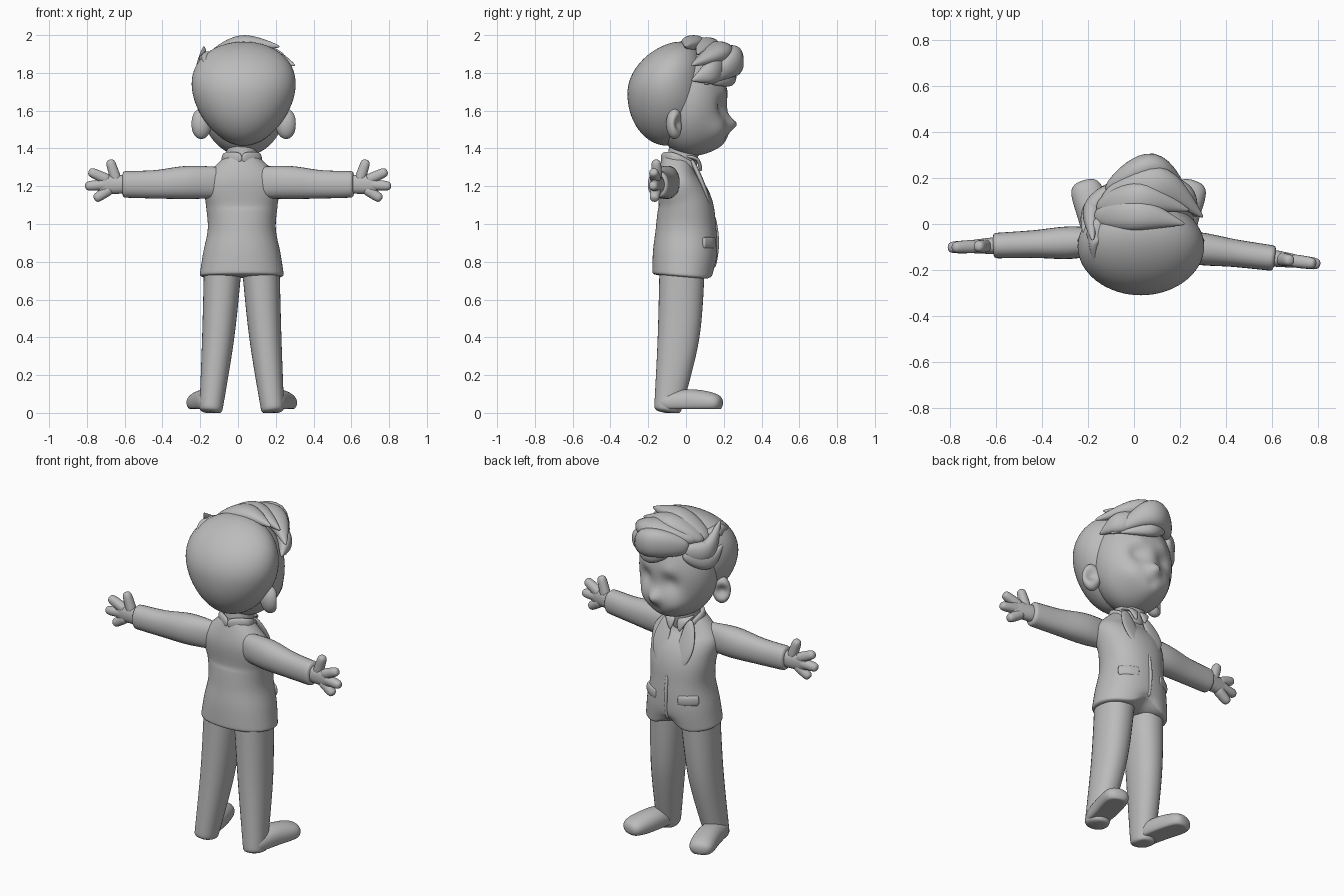
import bpy, bmesh, math
from mathutils import Vector

if "Cube" in bpy.data.objects:
    bpy.data.objects.remove(bpy.data.objects["Cube"])

SHADE = 0.5
grey = bpy.data.materials.new("clay grey")
grey.use_nodes = True
grey.diffuse_color = (SHADE, SHADE, SHADE, 1)
grey.node_tree.nodes["Principled BSDF"].inputs["Base Color"].default_value = grey.diffuse_color

MID = 0.02           # centre line of the body in x
SIDES = {"left": -1, "right": 1}
ACROSS, FORWARD, UP = Vector((1, 0, 0)), Vector((0, 1, 0)), Vector((0, 0, 1))


def finish(name, bm):
    bmesh.ops.recalc_face_normals(bm, faces=bm.faces)
    mesh = bpy.data.meshes.new(name)
    bm.to_mesh(mesh)
    bm.free()
    mesh.materials.append(grey)
    obj = bpy.data.objects.new(name, mesh)
    bpy.context.collection.objects.link(obj)
    bpy.ops.object.select_all(action='DESELECT')
    obj.select_set(True)
    bpy.context.view_layer.objects.active = obj
    bpy.ops.object.shade_smooth_by_angle(angle=math.radians(50))


def sculpt(bm, bumps):
    """Push the surface softly: (centre, reach, offset)."""
    for centre, reach, push in bumps:
        for v in bm.verts:
            distance = (v.co - Vector(centre)).length / reach
            v.co += Vector(push) * math.exp(-distance * distance)


def blend(values, t):
    """Smooth curve through evenly spaced values."""
    last = len(values) - 1
    i = min(int(t * last), last - 1)
    t = t * last - i
    before, a, b, after = (values[min(max(i + k, 0), last)] for k in (-1, 0, 1, 2))
    enter, leave = (b - before) / 2, (after - a) / 2
    ease = t * t * (3 - 2 * t)
    return a + (b - a) * ease + enter * t * (1 - t) ** 2 - leave * t * t * (1 - t)


def sweep(name, path, width, thick, ref, blunt=4, rings=32, sides=32, bumps=(), floor=0.0):
    """Skin rounded rings along a path; width runs along ref, blunt squares the ends."""
    path = [Vector(p) for p in path]
    bm = bmesh.new()
    skin = []
    for i in range(1, rings):
        t = (1 - math.cos(math.pi * i / rings)) / 2
        cap = math.sqrt(1 - abs(2 * t - 1) ** blunt)
        ahead, behind = blend(path, min(t + .01, 1)), blend(path, max(t - .01, 0))
        along = (ahead - behind).normalized()
        side = (ref - along * ref.dot(along)).normalized() * blend(width, t) * cap
        other = along.cross(side).normalized() * blend(thick, t) * cap
        ring = []
        for k in range(sides):
            angle = math.tau * k / sides
            c, s = math.cos(angle), math.sin(angle)
            square = (abs(c) ** 2.2 + abs(s) ** 2.2) ** (-1 / 2.2)
            ring.append(bm.verts.new(blend(path, t) + (side * c + other * s) * square))
        skin.append(ring)
    for low, high in zip(skin, skin[1:]):
        for k in range(sides):
            bm.faces.new((low[k - 1], low[k], high[k], high[k - 1]))
    bm.faces.new(skin[0])
    bm.faces.new(skin[-1])
    sculpt(bm, bumps)
    for v in bm.verts:
        v.co.z = max(v.co.z, floor)
    finish(name, bm)


def ball(name, centre, radii, shape=lambda p: p, bumps=()):
    """Ellipsoid reshaped by a rule on the unit sphere."""
    bm = bmesh.new()
    bmesh.ops.create_uvsphere(bm, u_segments=64, v_segments=48, radius=1)
    for v in bm.verts:
        v.co = [c + r * p for c, r, p in zip(centre, radii, shape(v.co.copy()))]
    sculpt(bm, bumps)
    finish(name, bm)


# Face: jaw, nose, chin, mouth, then paired sockets, cheeks and brows
face_bumps = [((.04, .2, 1.4), .13, (0, .065, 0)),
              ((.05, .23, 1.53), .035, (0, .045, 0)),
              ((.05, .23, 1.45), .03, (0, -.015, 0))]
for s in SIDES.values():
    face_bumps += [((.05 + s * .08, .2, 1.62), .05, (0, -.03, 0)),
                   ((.05 + s * .11, .17, 1.49), .07, (s * .01, .02, 0)),
                   ((.05 + s * .08, .2, 1.7), .04, (0, .01, 0))]
ball("face", (.03, .02, 1.65), (.23, .2, .29), bumps=face_bumps)

# Smooth hair shell, wider and further forward towards the top
ball("hair_cap", (.03, -.1, 1.69), (.27, .21, .275),
     lambda p: Vector((p.x * (1 + p.z / 5), p.y + max(p.z, 0) ** 2 / 3, p.z)))

# Swept locks: start, middle, tip, width
locks = [("crown_lock", FORWARD, (-.17, .03, 1.86), (.02, .04, 1.95), (.22, 0, 1.94), .07),
         ("crown_lock_front", FORWARD, (-.16, .06, 1.86), (.03, .11, 1.94), (.24, .06, 1.9), .07),
         ("quiff_upper", FORWARD, (-.14, .08, 1.87), (.1, .17, 1.91), (.3, .03, 1.84), .08),
         ("quiff_front", UP, (-.12, .14, 1.84), (.08, .25, 1.86), (.25, .1, 1.74), .08),
         ("quiff_low", UP, (-.05, .2, 1.84), (.08, .23, 1.78), (.22, .14, 1.74), .05),
         ("quiff_side", UP, (.1, .2, 1.84), (.22, .13, 1.8), (.27, .03, 1.76), .06),
         ("temple_lock", UP, (-.1, .16, 1.83), (-.18, .06, 1.81), (-.18, -.07, 1.94), .06),
         ("temple_lock_low", UP, (-.1, .17, 1.8), (-.19, .06, 1.75), (-.22, -.04, 1.82), .05),
         ("side_lock", FORWARD, (-.13, .03, 1.88), (-.17, -.06, 1.88), (-.17, -.17, 1.85), .04)]
for name, ref, start, middle, tip, size in locks:
    sweep(name, (start, middle, tip), (size, size, size / 4), (size * .7, size * .7, size / 4), ref, blunt=2)

# Neck, and jacket with a notch in the front hem
sweep("neck", ((MID, -.03, 1.25), (MID, 0, 1.48)), (.08, .08), (.08, .08), ACROSS)
depths = [-.015, -.005, 0, -.005, -.045, -.05]
sweep("jacket", [(MID, y, .715 + i * .13) for i, y in enumerate(depths)],
      [.225, .205, .18, .19, .2, .08], [.165, .17, .16, .145, .11, .07], ACROSS,
      blunt=60, rings=48, sides=64, bumps=[((MID, .16, .7), .07, (0, -.01, .06))])
sweep("front_edge", ((MID, .15, 1.04), (MID, .165, .9), (MID, .15, .77)), (.01, .01), (.01, .01), ACROSS)

for side, s in SIDES.items():
    def at(d, y, z):
        return MID + s * d, y, z

    # Lapel, collars and pocket flap
    sweep("lapel_" + side, (at(.07, .03, 1.34), at(.08, .1, 1.18), at(.01, .15, 1)),
          (.03, .05, .01), (.015, .012, .01), ACROSS)
    sweep("jacket_collar_" + side, (at(0, -.13, 1.35), at(.09, -.06, 1.34), at(.07, .05, 1.3)),
          (.035, .035, .02), (.015, .015, .01), UP)
    sweep("shirt_collar_" + side, (at(.07, 0, 1.36), at(.04, .06, 1.34), at(.03, .08, 1.28)),
          (.02, .03, .01), (.01, .01, .01), ACROSS)
    sweep("pocket_flap_" + side, (at(.07, .15, .9), at(.12, .13, .9), at(.17, .09, .9)),
          (.03, .03, .03), (.012, .012, .012), UP, blunt=12)

    # Trouser leg
    sweep("leg_" + side, (at(.1, -.02, .78), at(.125, -.04, .4), at(.165, -.1, 0)),
          (.1, .085, .06), (.12, .11, .07), ACROSS, blunt=40)

    # Shoe, toes turned out and flat underneath
    sweep("shoe_" + side, (at(.16, -.15, .05), at(.19, .02, .06), at(.24, .19, .05)),
          (.06, .07, .075), (.05, .065, .05), ACROSS, blunt=5, floor=.02)

    # Arms trail back more on one side because the body is slightly turned
    lean = .04 if s < 0 else .13

    def limb(name, path, width, thick, blunt=4):
        points = [(s * x, -.07 - lean * x, z) for x, z in path]
        sweep(name + "_" + side, points, width, thick, FORWARD, blunt, sides=24)

    limb("sleeve", ((.08, 1.22), (.26, 1.22), (.44, 1.21), (.615, 1.21)),
         (.04, .07, .06, .055), (.08, .088, .075, .07), blunt=40)
    limb("palm", ((.57, 1.21), (.75, 1.21)), (.04, .025), (.05, .05))
    digits = {"thumb": ((.64, 1.22), (.68, 1.34)), "index": ((.68, 1.23), (.79, 1.28)),
              "middle": ((.68, 1.21), (.81, 1.2)), "little": ((.67, 1.19), (.76, 1.13))}
    for finger, path in digits.items():
        limb(finger, path, (.03, .025), (.03, .025))

    # Ear, hollowed in front, set slightly off the body centre line
    ear_x = .03 + s * .225
    ball("ear_" + side, (ear_x, -.06, 1.53), (.055, .045, .08),
         bumps=[((ear_x + s * .03, -.02, 1.53), .04, (-s * .02, -.03, 0))])
